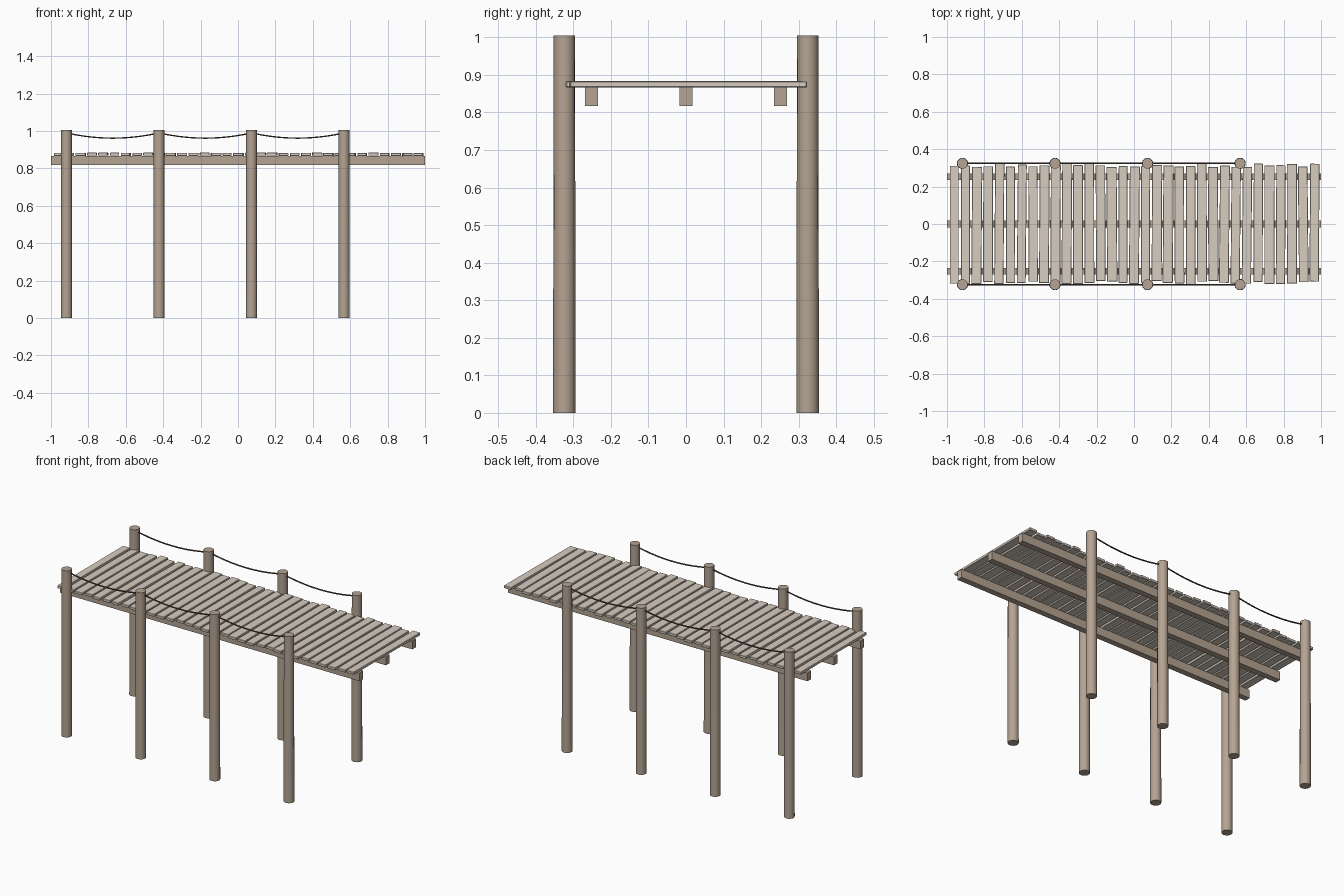
import bpy, random
from math import radians
from mathutils import Matrix, Vector

if "Cube" in bpy.data.objects:
    bpy.data.objects.remove(bpy.data.objects["Cube"])

random.seed(7)


def material(name, rgb):
    m = bpy.data.materials.new(name)
    m.diffuse_color = (*rgb, 1)
    m.use_nodes = True
    m.node_tree.nodes["Principled BSDF"].inputs["Base Color"].default_value = m.diffuse_color
    return m


POST_MAT = material("post_wood", (0.46, 0.37, 0.29))
PLANK_MAT = material("plank_wood", (0.68, 0.61, 0.53))
ROPE_MAT = material("dark_rope", (0.09, 0.07, 0.05))


def box(name, centre, size, mat, yaw=0.0, bevel=0.0):
    bpy.ops.mesh.primitive_cube_add(size=1, location=centre)
    ob = bpy.context.object
    ob.name = name
    ob.data.transform(Matrix.Diagonal((*size, 1)))
    ob.rotation_euler.z = yaw
    ob.data.materials.append(mat)
    if bevel:
        mod = ob.modifiers.new("edge", "BEVEL")
        mod.width, mod.segments = bevel, 1
    return ob


def post(name, x, y):
    # slightly tapered pile with softened rim
    bpy.ops.mesh.primitive_cone_add(vertices=16, radius1=0.030, radius2=0.0285,
                                    depth=1.005, location=(x, y, 0.5025))
    ob = bpy.context.object
    ob.name = name
    ob.data.materials.append(POST_MAT)
    bpy.ops.object.shade_smooth_by_angle(angle=radians(40))


def rope(name, x0, x1, y, z=0.99, sag=0.028, steps=10):
    # hanging parabola swept as a thin tube
    cu = bpy.data.curves.new(name, "CURVE")
    cu.dimensions = "3D"
    cu.bevel_depth, cu.bevel_resolution = 0.004, 1
    cu.use_fill_caps = True
    sp = cu.splines.new("POLY")
    sp.points.add(steps)
    for i, p in enumerate(sp.points):
        t = i / steps
        p.co = (x0 + (x1 - x0) * t, y, z - sag * 4 * t * (1 - t), 1)
    ob = bpy.data.objects.new(name, cu)
    cu.materials.append(ROPE_MAT)
    bpy.context.collection.objects.link(ob)


# stringers under the deck
for label, y in (("front", -0.252), ("middle", 0), ("back", 0.252)):
    box(f"{label}_stringer", (0, y, 0.8425), (2, 0.035, 0.05), POST_MAT)

# deck planks, each a little uneven
COUNT = 33
for i in range(COUNT):
    x = -0.961 + i * 1.926 / (COUNT - 1)
    top, bottom = random.uniform(0.304, 0.325), random.uniform(-0.322, -0.302)
    box(f"plank_{i + 1}",
        (x, (top + bottom) / 2, 0.8755 + random.uniform(-0.001, 0.001)),
        (random.uniform(0.047, 0.055), top - bottom, 0.016), PLANK_MAT,
        yaw=radians(random.uniform(-0.6, 0.6)), bevel=0.002)

# posts and ropes on both sides
POST_X = [-0.917 + 0.4947 * i for i in range(4)]
for side, y in (("front", -0.324), ("back", 0.324)):
    for i, x in enumerate(POST_X):
        post(f"{side}_post_{i + 1}", x, y)
    for i in range(3):
        rope(f"{side}_rope_{i + 1}", POST_X[i], POST_X[i + 1], y)
